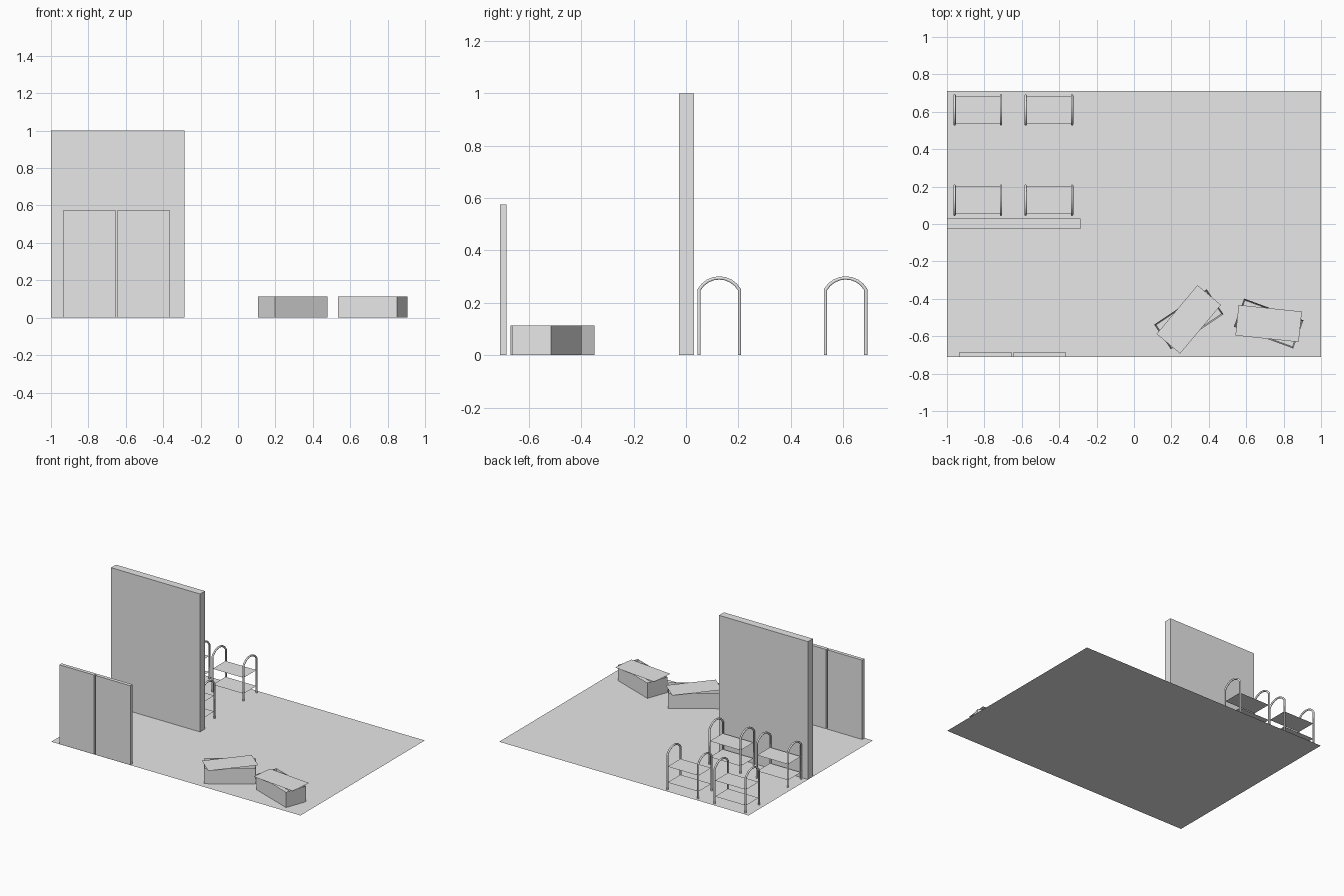
import bpy, bmesh
from math import radians, sin, cos, asin
from mathutils import Matrix, Vector

if "Cube" in bpy.data.objects:
    bpy.data.objects.remove(bpy.data.objects["Cube"], do_unlink=True)

# Single plain material
grey = bpy.data.materials.new("light_grey")
grey.use_nodes = True
grey.diffuse_color = (0.8, 0.8, 0.8, 1)
grey.node_tree.nodes["Principled BSDF"].inputs["Base Color"].default_value = (0.8, 0.8, 0.8, 1)


def finish(name, bm):
    bmesh.ops.recalc_face_normals(bm, faces=bm.faces[:])
    mesh = bpy.data.meshes.new(name)
    bm.to_mesh(mesh)
    bm.free()
    mesh.materials.append(grey)
    obj = bpy.data.objects.new(name, mesh)
    bpy.context.collection.objects.link(obj)
    return obj


def box(name, centre, size, angle=0, open_top=0):
    """Box standing on centre; open_top is the wall thickness of an open crate."""
    bm = bmesh.new()
    bmesh.ops.create_cube(bm, size=1)
    bmesh.ops.scale(bm, vec=size, verts=bm.verts)
    bmesh.ops.translate(bm, vec=(0, 0, size[2] / 2), verts=bm.verts)
    if open_top:
        top = max(bm.faces, key=lambda f: f.calc_center_median().z)
        bmesh.ops.inset_region(bm, faces=[top], thickness=open_top)
        bmesh.ops.translate(bm, vec=(0, 0, open_top - size[2]), verts=top.verts)
    obj = finish(name, bm)
    obj.matrix_world = Matrix.Translation(centre) @ Matrix.Rotation(radians(angle), 4, "Z")
    return obj


def sheet(name, centre, width, depth, angle=0):
    """Flat single-sided panel facing up."""
    bm = bmesh.new()
    bmesh.ops.create_grid(bm, x_segments=1, y_segments=1, size=0.5)
    bmesh.ops.scale(bm, vec=(width, depth, 1), verts=bm.verts)
    obj = finish(name, bm)
    if obj.data.polygons[0].normal.z < 0:
        obj.data.flip_normals()
    obj.matrix_world = Matrix.Translation(centre) @ Matrix.Rotation(radians(angle), 4, "Z")
    return obj


def hoop(name, x, y, half=0.08, spring=0.25, rise=0.045, radius=0.0065, sides=10):
    """Bent tube: two legs joined by a shallow arch."""
    big = (half ** 2 + rise ** 2) / (2 * rise)
    sweep = asin(half / big)
    path = [Vector((0, -half, 0))]
    steps = 8
    for i in range(steps + 1):
        a = sweep * (2 * i / steps - 1)
        path.append(Vector((0, big * sin(a), spring + rise - big + big * cos(a))))
    path.append(Vector((0, half, 0)))
    bm = bmesh.new()
    rings = []
    for i, p in enumerate(path):
        before = (p - path[i - 1]).normalized() if i else Vector((0, 0, 1))
        after = (path[i + 1] - p).normalized() if i + 1 < len(path) else before
        tangent = (before + after).normalized()
        side = Vector((1, 0, 0))
        up = side.cross(tangent) / max(tangent.dot(after), 0.5)
        ring = []
        for k in range(sides):
            a = radians(360 * k / sides)
            ring.append(bm.verts.new(p + radius * (side * cos(a) + up * sin(a))))
        rings.append(ring)
    for a, b in zip(rings, rings[1:]):
        for k in range(sides):
            n = (k + 1) % sides
            bm.faces.new((a[k], a[n], b[n], b[k]))
    bm.faces.new(rings[0])
    bm.faces.new(rings[-1])
    obj = finish(name, bm)
    obj.location = (x, y, 0)
    for poly in obj.data.polygons:
        poly.use_smooth = len(poly.vertices) == 4


# Ground and upright panels
sheet("floor", (0, 0, 0), 2, 1.424)
box("back_wall", (-0.643, 0.002, 0), (0.714, 0.056, 1.0))
for side, x in (("right", -0.795), ("left", -0.505)):
    box(f"{side}_door", (x, -0.698, 0), (0.278, 0.026, 0.575))

# Open crates with skewed lids
for name, x, y, turn, lid_turn in (("middle", 0.293, -0.51, 33.9, 50),
                                   ("left", 0.72, -0.532, -20.1, -6)):
    box(f"{name}_crate", (x, y, 0), (0.338, 0.16, 0.113), turn, 0.01)
    sheet(f"{name}_crate_lid", (x, y, 0.115), 0.34, 0.164, lid_turn)

# Four shelf racks, each with two hoops and two shelves
for row, y in (("front", 0.127), ("rear", 0.61)):
    for column, x in (("right", -0.835), ("left", -0.455)):
        rack = f"{row}_{column}_rack"
        for end in (-1, 1):
            hoop(f"{rack}_hoop", x + end * 0.124, y, half=0.077)
        for level, z in (("lower", 0.05), ("upper", 0.165)):
            sheet(f"{rack}_{level}_shelf", (x, y, z), 0.248, 0.148)
